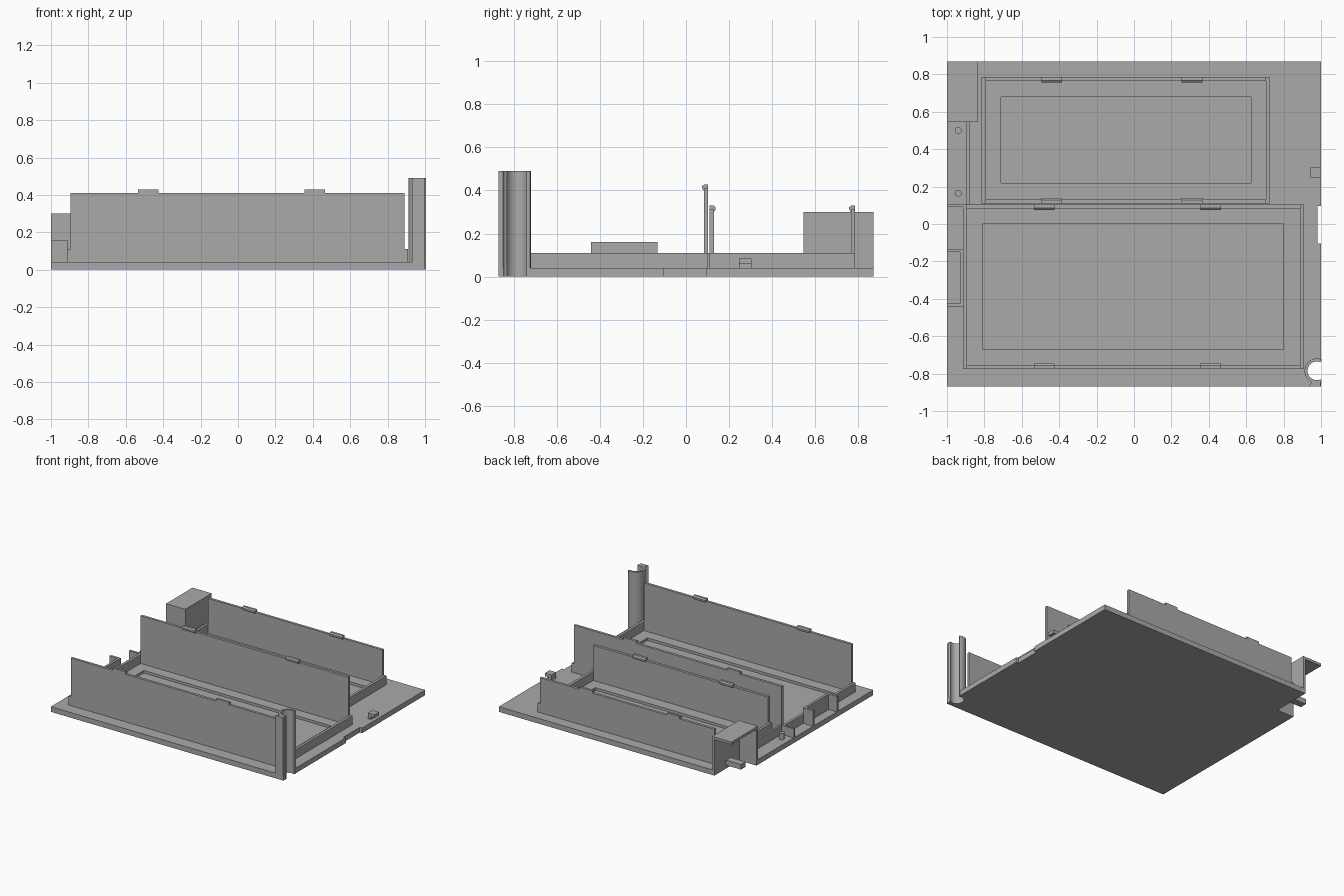
import bpy
import bmesh
import math

if "Cube" in bpy.data.objects:
    bpy.data.objects.remove(bpy.data.objects["Cube"], do_unlink=True)

GREY = (0.4, 0.4, 0.4, 1.0)
mat = bpy.data.materials.new("plain grey")
mat.use_nodes = True
mat.diffuse_color = GREY
mat.node_tree.nodes["Principled BSDF"].inputs["Base Color"].default_value = GREY

FLOOR = 0.04   # top of the base plate
RIM = 0.11     # top of the low walls
T = 0.02       # wall thickness


def finish(name, bm):
    bmesh.ops.recalc_face_normals(bm, faces=bm.faces[:])
    mesh = bpy.data.meshes.new(name)
    bm.to_mesh(mesh)
    bm.free()
    mesh.materials.append(mat)
    obj = bpy.data.objects.new(name, mesh)
    bpy.context.collection.objects.link(obj)
    return obj


def prism(name, points, axis, lo, hi):
    """Extrude a 2D outline along x or z."""
    bm = bmesh.new()
    place = (lambda p: (lo, p[0], p[1])) if axis == "x" else (lambda p: (p[0], p[1], lo))
    face = bm.faces.new([bm.verts.new(place(p)) for p in points])
    moved = bmesh.ops.extrude_face_region(bm, geom=[face])["geom"]
    step = (hi - lo, 0, 0) if axis == "x" else (0, 0, hi - lo)
    bmesh.ops.translate(bm, vec=step, verts=[v for v in moved if isinstance(v, bmesh.types.BMVert)])
    return finish(name, bm)


def box(name, x0, x1, y0, y1, z0, z1):
    return prism(name, [(x0, y0), (x1, y0), (x1, y1), (x0, y1)], "z", z0, z1)


def disc(name, x, y, r, z0, z1, n=32):
    pts = [(x + r * math.cos(math.tau * i / n), y + r * math.sin(math.tau * i / n)) for i in range(n)]
    return prism(name, pts, "z", z0, z1)


def cut(obj, cutters):
    for c in cutters:
        c.hide_render = True
        mod = obj.modifiers.new("cut", "BOOLEAN")
        mod.operation = "DIFFERENCE"
        mod.solver = "EXACT"
        mod.object = c
    graph = bpy.context.evaluated_depsgraph_get()
    mesh = bpy.data.meshes.new_from_object(obj.evaluated_get(graph))
    obj.modifiers.clear()
    obj.data = mesh
    for c in cutters:
        bpy.data.objects.remove(c, do_unlink=True)


# Base plate with recesses, side notch, corner opening and post hole
PX, PY = 0.978, -0.785
base = box("base_plate", -1, 1, -0.87, 0.87, 0, FLOOR)
cut(base, [
    box("front_recess_cutter", -0.81, 0.80, -0.67, 0.0, 0.02, 0.1),
    box("rear_recess_cutter", -0.71, 0.625, 0.22, 0.68, 0.02, 0.1),
    box("notch_cutter", 0.98, 1.1, -0.105, 0.095, -0.1, 0.1),
    box("corner_cutter", -1.1, -0.853, 0.563, 1, -0.1, 0.1),
    disc("post_cutter", PX, PY, 0.052, -0.1, 0.1),
])


def bay(name, x0, x1, y0, y1, top, clips):
    """Low end walls, tall long walls, and inward clips on top."""
    box(name + "_right_end", x0, x0 + T, y0, y1, FLOOR, RIM)
    box(name + "_left_end", x1 - T, x1, y0, y1, FLOOR, RIM)
    for side, y, d in (("front", y0, 1), ("rear", y1, -1)):
        box(f"{name}_{side}_wall", x0 + T, x1 - T, *sorted((y, y + d * T)), FLOOR, top)
        hook = [(y, top), (y + d * T, top - 0.012), (y + d * 0.028, top),
                (y + d * 0.028, top + 0.01), (y + d * 0.018, top + 0.018), (y, top + 0.018)]
        for i, cx in enumerate(clips):
            prism(f"{name}_{side}_clip_{i + 1}", hook, "x", cx - 0.055, cx + 0.055)


bay("front_bay", -0.915, 0.91, -0.775, 0.103, 0.41, (-0.48, 0.41))
bay("rear_bay", -0.815, 0.725, 0.11, 0.785, 0.312, (-0.44, 0.31))

# Open hood over the rear corner
box("hood_top", -1, -0.835, 0.545, 0.87, 0.28, 0.30)
box("hood_side_wall", -0.853, -0.835, 0.545, 0.87, 0, 0.28)
box("hood_front_wall", -1, -0.853, 0.545, 0.563, 0, 0.28)
box("hood_tab", -0.98, -0.853, 0.67, 0.725, 0.025, 0.065)

# Side holder with three walls
box("holder_back", -0.93, -0.912, -0.442, -0.133, FLOOR, 0.16)
for label, y in (("front", -0.442), ("rear", -0.151)):
    box(f"holder_{label}_arm", -1, -0.93, y, y + 0.018, FLOOR, 0.16)

# Pegs and the low walls around them
for i, y in enumerate((0.165, 0.50)):
    disc(f"peg_{i + 1}", -0.94, y, 0.018, FLOOR, 0.09, 20)
box("peg_bay_wall", -0.895, -0.88, 0.10, 0.545, FLOOR, RIM)
box("peg_bay_end", -1, -0.88, 0.09, 0.105, FLOOR, RIM)

# Small hook on the other side
box("hook_foot", 0.943, 0.968, 0.247, 0.303, FLOOR, 0.085)
box("hook_arm", 0.968, 1, 0.247, 0.303, 0.06, 0.085)

# Open tube at the front corner
arc = [math.radians(66 + 228 * i / 28) for i in range(29)]
ring = [(PX + 0.066 * math.cos(a), PY + 0.066 * math.sin(a)) for a in arc]
ring += [(PX + 0.05 * math.cos(a), PY + 0.05 * math.sin(a)) for a in reversed(arc)]
post = prism("corner_post", ring, "z", 0, 0.49)
prism("post_foot", [(0.93, -0.87), (0.997, -0.87), (0.997, -0.84), (0.955, -0.84)], "z", 0, 0.49)

bpy.ops.object.select_all(action="DESELECT")
for obj in bpy.data.objects:
    if obj.name.startswith(("corner_post", "peg_1", "peg_2")):
        obj.select_set(True)
bpy.context.view_layer.objects.active = post
bpy.ops.object.shade_smooth_by_angle()
